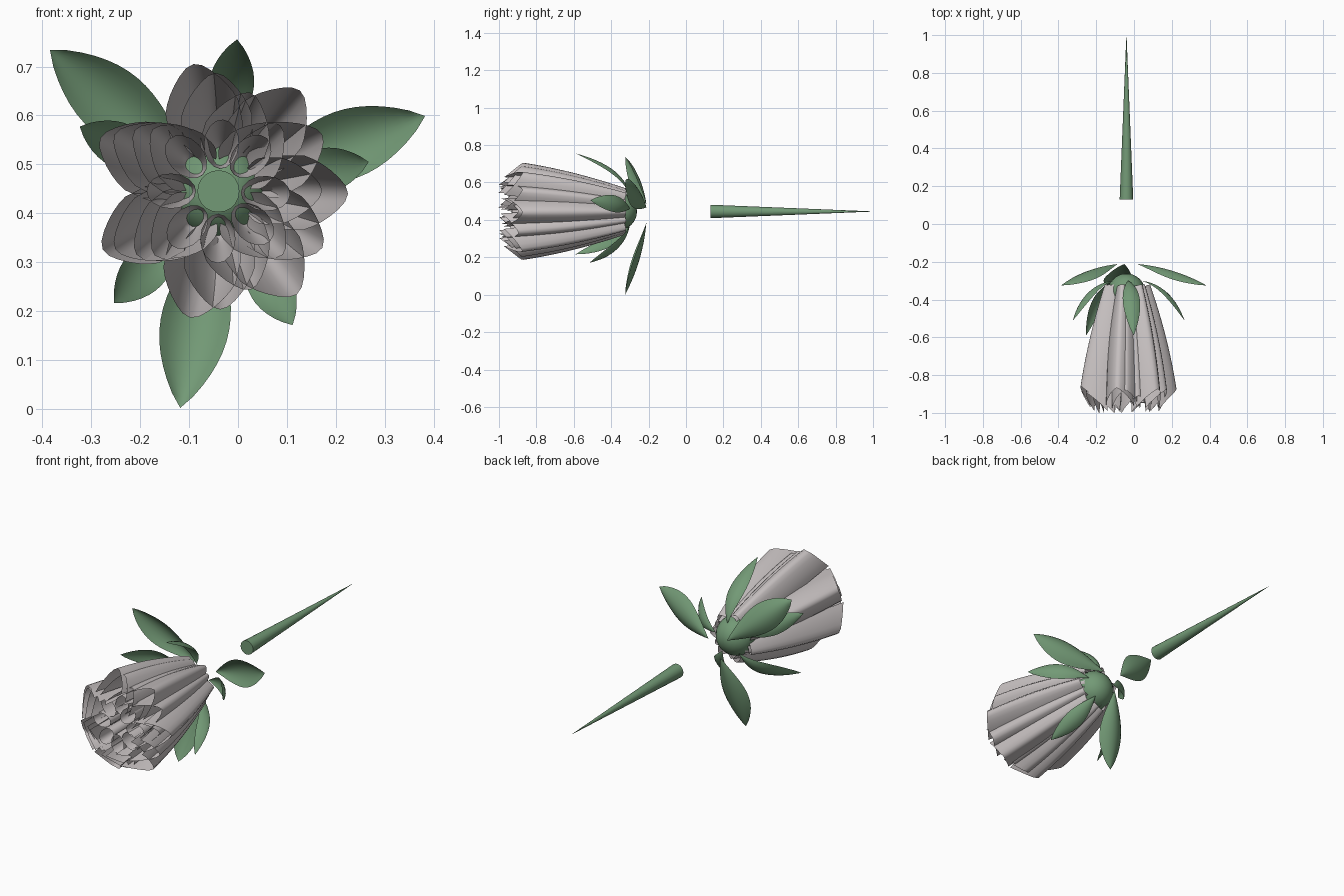
import bpy, bmesh, math, random
from mathutils import Vector, Matrix

random.seed(4)
cube = bpy.data.objects.get("Cube")
if cube:
    bpy.data.objects.remove(cube)

CENTRE = Vector((-0.04, 0, 0.445))


def material(name, colour):
    m = bpy.data.materials.new(name)
    m.use_nodes = True
    m.diffuse_color = colour
    m.node_tree.nodes["Principled BSDF"].inputs["Base Color"].default_value = colour
    return m


GREEN = material("leaf green", (0.17, 0.32, 0.18, 1))
GREY = material("petal grey", (0.59, 0.55, 0.55, 1))


def finish(bm, name, mat, smooth=30):
    mesh = bpy.data.meshes.new(name)
    bm.to_mesh(mesh)
    bm.free()
    ob = bpy.data.objects.new(name, mesh)
    bpy.context.collection.objects.link(ob)
    mesh.materials.append(mat)
    bpy.ops.object.select_all(action='DESELECT')
    ob.select_set(True)
    bpy.context.view_layer.objects.active = ob
    bpy.ops.object.shade_smooth_by_angle(angle=math.radians(smooth))
    return ob


def bezier(pts, s):
    """Point and direction on a quadratic curve of (radius, y) points."""
    a, b, c = [Vector(p) for p in pts]
    pos = a * (1 - s) ** 2 + b * 2 * s * (1 - s) + c * s * s
    return pos, ((b - a) * (1 - s) + (c - b) * s).normalized()


def blade(name, mat, angle, path, section, rows, cols):
    """Sheet swept along a path; section(s, t) gives (sideways, inward, along)."""
    u = Vector((math.cos(angle), 0, math.sin(angle)))
    v = Vector((-math.sin(angle), 0, math.cos(angle)))
    bm = bmesh.new()
    grid = []
    for i in range(rows + 1):
        s = i / rows
        pos, d = bezier(path, s)
        inward = Vector((d.y, -d.x))
        line = []
        for j in range(cols + 1):
            side, depth, along = section(s, 2 * j / cols - 1)
            p = pos + inward * depth + d * along
            line.append(bm.verts.new(CENTRE + u * p.x + v * side + Vector((0, p.y, 0))))
        grid.append(line)
    for i in range(rows):
        for j in range(cols):
            bm.faces.new((grid[i][j], grid[i + 1][j], grid[i + 1][j + 1], grid[i][j + 1]))
    bmesh.ops.remove_doubles(bm, verts=bm.verts, dist=0.0002)
    return finish(bm, name, mat, 50)


def petal_section(width, depth):
    """Folded petal, rounded ridge outside, side edges reaching past the middle."""
    def f(s, t):
        grow = 0.5 + 0.5 * math.sin(min(s * 1.5, 1) * math.pi / 2)
        fold = (math.sqrt(t * t + 0.06) - 0.245) / 0.785
        return (width * grow * math.sin(t * 1.25), depth * grow * fold,
                0.085 * s ** 4 * abs(t) ** 1.3)
    return f


def curl_section(width, depth):
    """Rolled tube, opening from a closed base."""
    def f(s, t):
        grow = 0.1 + 0.9 * s ** 0.4
        a = t * math.pi
        return width * grow * math.sin(a), -depth * grow * math.cos(a), 0
    return f


def leaf_section(width, cup):
    def f(s, t):
        w = width * math.sin(math.pi * s ** 1.2) ** 0.8 if 0 < s < 1 else 0
        return w * t, cup * w * t * t, 0
    return f


# Nested rings of folded petals: count, turn, base radius, tip radius, tip y, half width
PETAL_ROWS = [(7, 0, 0.125, 0.265, -0.865, 0.08), (6, 30, 0.11, 0.242, -0.885, 0.076),
              (5, 0, 0.095, 0.212, -0.9, 0.072), (4, 45, 0.08, 0.185, -0.905, 0.066)]
for k, (count, turn, base, tip, end, width) in enumerate(PETAL_ROWS):
    for n in range(count):
        angle = math.radians(n * 360 / count + turn + random.uniform(-2, 2))
        y = end + random.uniform(-0.012, 0.012)
        path = [(base, -0.32), ((base + tip) / 2 + 0.028, -0.6), (tip, y)]
        blade(f"petal_{k + 1}_{n + 1}", GREY, angle, path,
              petal_section(width, width * 1.3), 12, 12)

# Inner rolled petals
for n in range(8):
    angle = math.radians(n * 45 + random.uniform(-4, 4))
    path = [(0.075, -0.38), (0.085, -0.6), (0.097, -0.92 + random.uniform(-0.03, 0.03))]
    blade(f"rolled_petal_{n + 1}", GREY, angle, path, curl_section(0.036, 0.05), 12, 16)

# Large outer leaves
for n in range(3):
    blade(f"large_leaf_{n + 1}", GREEN, math.radians(20 + 120 * n),
          [(0.062, -0.212), (0.27, -0.23), (0.45, -0.325)], leaf_section(0.071, 0.5), 16, 8)

# Small curved leaves under the petals
for n, end in enumerate((-0.51, -0.59, -0.51, -0.59, -0.515)):
    blade(f"small_leaf_{n + 1}", GREEN, math.radians(11 + 72 * n),
          [(0.08, -0.3), (0.24, -0.32), (0.313, end)], leaf_section(0.046, 0.35), 14, 6)

# Rounded flower base
bm = bmesh.new()
bmesh.ops.create_uvsphere(bm, u_segments=20, v_segments=12, radius=0.1,
                          matrix=Matrix.Translation(CENTRE + Vector((0, -0.362, 0)))
                          @ Matrix.Rotation(math.pi / 2, 4, 'X'))
finish(bm, "flower_base", GREEN)


def tapered_rod(name, radius_front, radius_back, front, back):
    rod = bmesh.new()
    bmesh.ops.create_cone(rod, cap_ends=True, segments=20, radius1=radius_front,
                          radius2=radius_back, depth=back - front,
                          matrix=Matrix.Translation(CENTRE + Vector((0, (front + back) / 2, 0)))
                          @ Matrix.Rotation(-math.pi / 2, 4, 'X'))
    finish(rod, name, GREEN)


# Flower centre, and the tapered stem standing apart behind the flower
tapered_rod("flower_centre", 0.043, 0.043, -0.5, -0.4)
tapered_rod("stem", 0.036, 0.0005, 0.13, 1.0)
